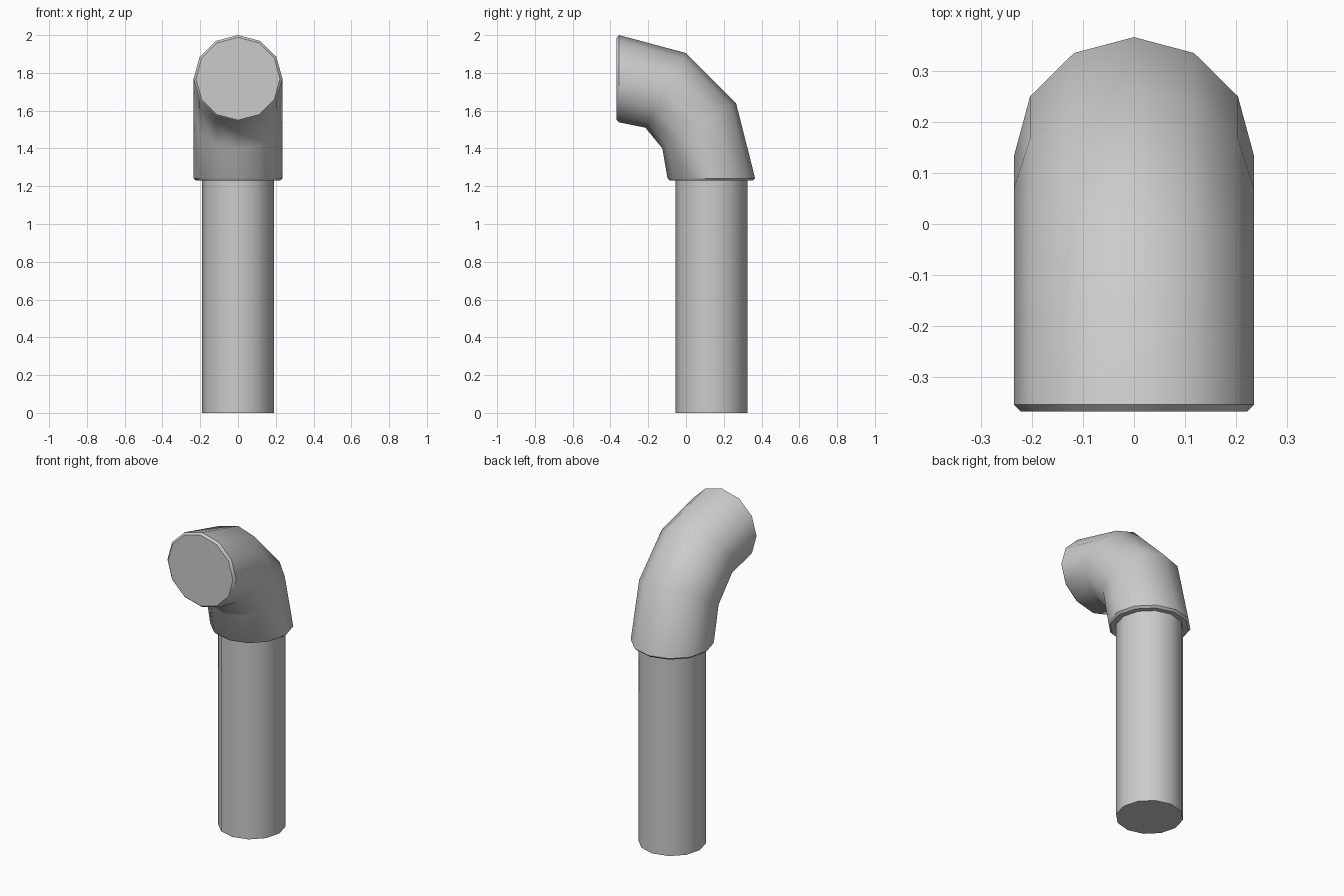
import bpy, bmesh, math
from mathutils import Vector

if "Cube" in bpy.data.objects:
    bpy.data.objects.remove(bpy.data.objects["Cube"])

SIDES = 12


def ring(bm, inner, outer, half_width):
    """Elliptical 12-sided ring spanning inner to outer (y, z) points."""
    a, b = Vector((0, *inner)), Vector((0, *outer))
    mid, arm = (a + b) / 2, (b - a) / 2
    side = Vector((half_width, 0, 0))
    step = 2 * math.pi / SIDES
    return [bm.verts.new(mid + arm * math.cos(i * step) + side * math.sin(i * step))
            for i in range(SIDES)]


def tube(name, sections):
    """Loft a closed tube through the sections."""
    bm = bmesh.new()
    rings = [ring(bm, *s) for s in sections]
    for r, s in zip(rings, rings[1:]):
        for i in range(SIDES):
            j = (i + 1) % SIDES
            bm.faces.new((r[i], r[j], s[j], s[i]))
    bm.faces.new(rings[0])
    bm.faces.new(rings[-1])
    bmesh.ops.recalc_face_normals(bm, faces=bm.faces)
    mesh = bpy.data.meshes.new(name)
    bm.to_mesh(mesh)
    bm.free()
    obj = bpy.data.objects.new(name, mesh)
    bpy.context.collection.objects.link(obj)
    bpy.ops.object.select_all(action='DESELECT')
    obj.select_set(True)
    bpy.context.view_layer.objects.active = obj
    bpy.ops.object.shade_smooth_by_angle(angle=math.radians(40))
    return obj


# Straight upright pipe
tube("upright_pipe", [((-0.055, 0), (0.325, 0), 0.19),
                      ((-0.055, 1.25), (0.325, 1.25), 0.19)])

# Wider elbow turning to the front, with chamfered ends
tube("elbow_hood", [
    ((-0.086, 1.23), (0.354, 1.23), 0.222),
    ((-0.098, 1.242), (0.366, 1.242), 0.235),
    ((-0.125, 1.40), (0.265, 1.64), 0.235),
    ((-0.215, 1.51), (0.0, 1.905), 0.235),
    ((-0.354, 1.538), (-0.354, 2.0), 0.235),
    ((-0.367, 1.55), (-0.367, 1.988), 0.222),
])
